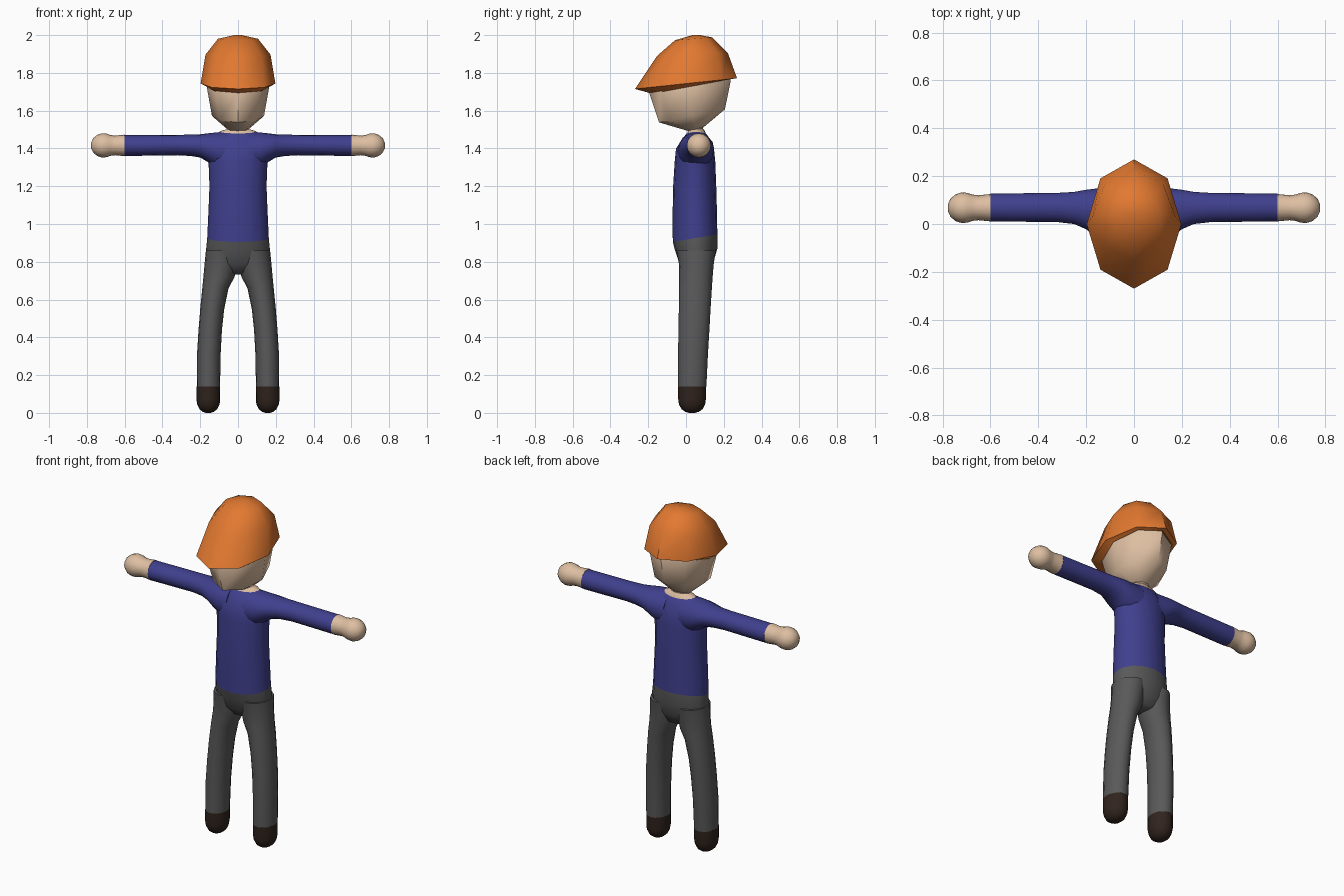
import bpy, bmesh
from math import sin, cos, pi, radians


def material(name, rgb):
    m = bpy.data.materials.new(name)
    m.diffuse_color = (*rgb, 1)
    return m


SKIN = material("skin", (0.73, 0.52, 0.36))
ORANGE = material("orange", (0.76, 0.19, 0.03))
BLUE = material("blue", (0.05, 0.05, 0.27))
GREY = material("dark_grey", (0.10, 0.10, 0.10))
BROWN = material("brown", (0.03, 0.017, 0.012))


def level(yf, zf, yb, zb, w, x=0, n=16):
    """Ring around a vertical part, tilted from its front point to its back point."""
    pts = []
    for i in range(n):
        a = 2 * pi * i / n
        t = (1 - cos(a)) / 2
        pts.append((x + w * sin(a), yf + (yb - yf) * t, zf + (zb - zf) * t))
    return pts


def across(x, y0, y1, z0, z1, n=16):
    """Upright ring around a sideways part at x."""
    return [(x, (y0 + y1) / 2 + (y1 - y0) / 2 * cos(2 * pi * i / n),
             (z0 + z1) / 2 + (z1 - z0) / 2 * sin(2 * pi * i / n)) for i in range(n)]


def loft(name, rings, mat, mirror=False):
    bm = bmesh.new()
    loops = [[bm.verts.new(p) for p in r] for r in rings]
    n = len(loops[0])
    for a, b in zip(loops, loops[1:]):
        for i in range(n):
            j = (i + 1) % n
            bm.faces.new((a[i], a[j], b[j], b[i]))
    bm.faces.new(loops[0])
    bm.faces.new(loops[-1])
    bmesh.ops.recalc_face_normals(bm, faces=bm.faces)
    me = bpy.data.meshes.new(name)
    bm.to_mesh(me)
    bm.free()
    me.materials.append(mat)
    ob = bpy.data.objects.new(name, me)
    bpy.context.collection.objects.link(ob)
    if mirror:
        m = ob.modifiers.new("mirror", 'MIRROR')
        m.use_mirror_merge = False
    return ob


# Cap: eight-sided tilted dome with an underside lip
cap = [(-0.17, 1.70, 0.23, 1.775, 0.16), (-0.18, 1.69, 0.24, 1.768, 0.17),
       (-0.27, 1.715, 0.27, 1.772, 0.198), (-0.154, 1.889, 0.222, 1.904, 0.172),
       (-0.058, 1.973, 0.138, 1.988, 0.106), (0.035, 2.0, 0.075, 2.0, 0.02)]
loft("cap", [level(*r, n=8) for r in cap], ORANGE)

# Head and neck
head = [(0.02, 1.49, 0.09, 1.51, 0.055), (-0.143, 1.538, 0.206, 1.607, 0.138),
        (-0.197, 1.70, 0.237, 1.76, 0.166), (-0.13, 1.84, 0.18, 1.87, 0.12),
        (0, 1.93, 0.1, 1.94, 0.05)]
loft("head", [level(*r, n=8) for r in head], SKIN)
neck = [(0.0, 1.465, 0.11, 1.465, 0.115), (0.01, 1.492, 0.10, 1.492, 0.095),
        (0.02, 1.50, 0.09, 1.505, 0.055), (0.02, 1.53, 0.10, 1.54, 0.05)]
loft("neck", [level(*r) for r in neck], SKIN)

# Shirt body
shirt = [(0.905, 0.945, -0.070, 0.166, 0.163), (1.05, 1.06, -0.071, 0.164, 0.157),
         (1.2, 1.2, -0.068, 0.160, 0.151), (1.33, 1.33, -0.06, 0.155, 0.156),
         (1.40, 1.40, -0.053, 0.148, 0.165), (1.45, 1.45, -0.02, 0.125, 0.15),
         (1.475, 1.475, 0.0, 0.11, 0.12), (1.488, 1.488, 0.015, 0.095, 0.10)]
loft("shirt", [level(f, zf, b, zb, w) for zf, zb, f, b, w in shirt], BLUE)

# Sleeves
sleeve = [(0.05, -0.045, 0.145, 1.28, 1.487), (0.12, -0.042, 0.148, 1.30, 1.484),
          (0.16, -0.036, 0.148, 1.328, 1.480), (0.20, -0.022, 0.143, 1.352, 1.475),
          (0.25, 0.0, 0.134, 1.360, 1.473), (0.32, 0.008, 0.130, 1.364, 1.472),
          (0.60, 0.011, 0.127, 1.360, 1.470)]
loft("sleeves", [across(*r) for r in sleeve], BLUE, True)

# Hands
hand = [(0.60, 0.057), (0.65, 0.052), (0.675, 0.055), (0.695, 0.062), (0.72, 0.064),
        (0.745, 0.056), (0.767, 0.038), (0.777, 0.015)]
loft("hands", [across(x, 0.068 - r, 0.068 + r, 1.416 - r, 1.416 + r) for x, r in hand], SKIN, True)

# Trousers: seat, then legs
seat = [(0.905, 0.945, -0.070, 0.166, 0.163), (0.86, 0.87, -0.058, 0.166, 0.169),
        (0.79, 0.80, -0.035, 0.146, 0.16), (0.745, 0.745, 0.0, 0.12, 0.11),
        (0.732, 0.732, 0.03, 0.09, 0.05)]
loft("seat", [level(f, zf, b, zb, w) for zf, zb, f, b, w in seat], GREY)
leg = [(0.14, -0.043, 0.108, 0.095, 0.218), (0.31, -0.042, 0.116, 0.092, 0.217),
       (0.44, -0.04, 0.124, 0.085, 0.209), (0.55, -0.038, 0.130, 0.073, 0.200),
       (0.66, -0.036, 0.137, 0.050, 0.189), (0.72, -0.036, 0.141, 0.018, 0.183),
       (0.79, -0.038, 0.147, 0.002, 0.177), (0.86, -0.05, 0.158, 0.002, 0.170)]
loft("legs", [level(f, z, b, z, (x1 - x0) / 2, (x0 + x1) / 2) for z, f, b, x0, x1 in leg], GREY, True)

# Shoes
shoe = [(0.14, 0.062, 0.075), (0.07, 0.063, 0.073), (0.045, 0.059, 0.069),
        (0.02, 0.047, 0.056), (0.006, 0.030, 0.036), (0.0, 0.012, 0.015)]
loft("shoes", [level(0.032 - d, z, 0.032 + d, z, w, 0.157) for z, w, d in shoe], BROWN, True)

# Smooth shading with sharp creases kept
for ob in bpy.context.collection.objects:
    ob.select_set(True)
    bpy.context.view_layer.objects.active = ob
bpy.ops.object.shade_smooth_by_angle(angle=radians(50))
